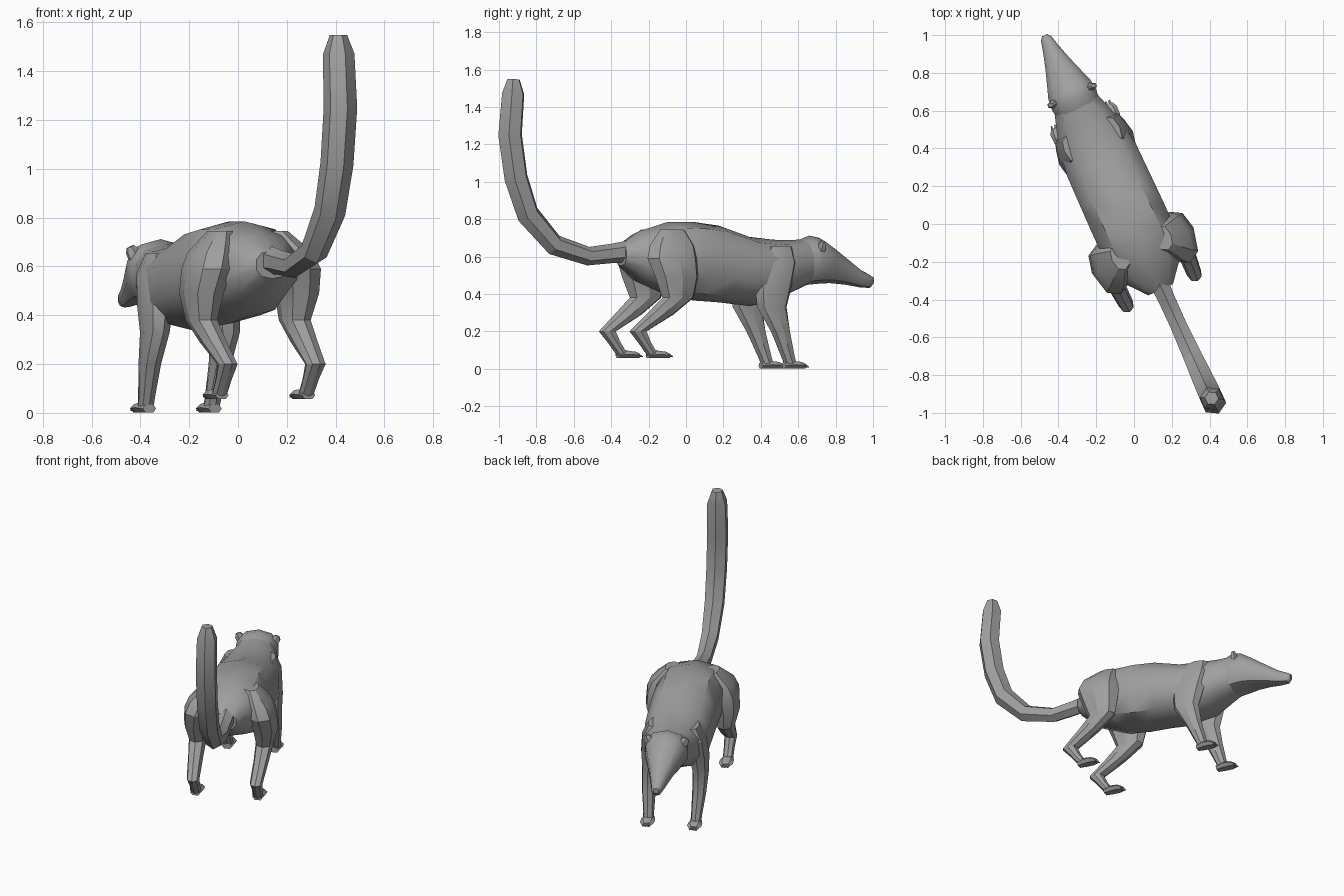
import bpy, bmesh, math
from mathutils import Vector, Matrix

if "Cube" in bpy.data.objects:
    bpy.data.objects.remove(bpy.data.objects["Cube"])

fur = bpy.data.materials.new("grey_fur")
fur.use_nodes = True
fur.diffuse_color = (0.35, 0.35, 0.35, 1)
fur.node_tree.nodes["Principled BSDF"].inputs["Base Color"].default_value = (0.35, 0.35, 0.35, 1)

# The animal is designed facing local +y, then turned to stand diagonally
PLACE = Matrix.Rotation(math.radians(24.5), 4, "Z") @ Matrix.Translation((-0.016, 0, 0))
X, Y, Z = Vector((1, 0, 0)), Vector((0, 1, 0)), Vector((0, 0, 1))


def ring(center, a, b, n, power=1.0, turn=0.5):
    """Loop of n points around center, spanned by half-axes a and b."""
    points = []
    for i in range(n):
        t = 2 * math.pi * (i + turn) / n
        c, s = math.cos(t), math.sin(t)
        c = math.copysign(abs(c) ** power, c)
        s = math.copysign(abs(s) ** power, s)
        points.append(Vector(center) + a * c + b * s)
    return points


def loft(name, rings, angle=30):
    """Skin a row of rings and cap both ends."""
    bm = bmesh.new()
    loops = [[bm.verts.new(PLACE @ p) for p in r] for r in rings]
    n = len(loops[0])
    for lo, hi in zip(loops, loops[1:]):
        for i in range(n):
            j = (i + 1) % n
            bm.faces.new((lo[i], lo[j], hi[j], hi[i]))
    bm.faces.new(loops[0][::-1])
    bm.faces.new(loops[-1])
    bmesh.ops.recalc_face_normals(bm, faces=bm.faces)
    mesh = bpy.data.meshes.new(name)
    bm.to_mesh(mesh)
    bm.free()
    mesh.materials.append(fur)
    obj = bpy.data.objects.new(name, mesh)
    bpy.context.collection.objects.link(obj)
    bpy.ops.object.select_all(action="DESELECT")
    obj.select_set(True)
    bpy.context.view_layer.objects.active = obj
    bpy.ops.object.shade_smooth_by_angle(angle=math.radians(angle))


def trunk(name, sections):
    """Sections are (along, half width, top, bottom)."""
    loft(name, [ring((0, y, (t + b) / 2), X * w, Z * (t - b) / 2, 10, 0.85)
                for y, w, t, b in sections], 40)


# Body from rump to neck, with flat flanks and a rounded back
trunk("body", [(-0.375, .075, .665, .55), (-0.27, .165, .735, .46), (-0.10, .215, .785, .39),
               (0.05, .215, .785, .365), (0.20, .213, .765, .355), (0.38, .21, .705, .335),
               (0.52, .19, .69, .36), (0.63, .155, .688, .41), (0.72, .125, .695, .45)])

# Head tapering to a long snout
trunk("head", [(0.66, .125, .685, .435), (0.73, .135, .712, .45), (0.79, .128, .70, .455),
               (0.85, .106, .66, .458), (0.94, .074, .595, .45), (1.03, .046, .53, .435),
               (1.085, .032, .503, .432), (1.106, .016, .49, .455)])

# Tail sweeping back and then straight up
path = [Vector((.008, y, z)) for y, z in
        [(-.30, .63), (-.42, .618), (-.57, .602), (-.77, .662), (-.925, .825),
         (-.995, 1.02), (-1.03, 1.25), (-1.012, 1.47), (-1.01, 1.548)]]
radii = [.062, .052, .05, .057, .065, .068, .069, .065, .036]
rings = []
for i, (p, r) in enumerate(zip(path, radii)):
    along = (path[min(i + 1, len(path) - 1)] - path[max(i - 1, 0)]).normalized()
    rings.append(ring(p, X * r, along.cross(X) * r, 6))
loft("tail", rings, 25)

# Limb sections are (out, along, height, half width, half depth)
HIND = [(.125, -.13, .745, .045, .07), (.175, -.155, .66, .085, .13),
        (.20, -.165, .59, .09, .145), (.215, -.145, .49, .08, .125),
        (.21, -.135, .38, .056, .092), (.205, -.24, .29, .047, .08),
        (.198, -.365, .20, .04, .05), (.196, -.325, .14, .034, .036),
        (.195, -.275, .07, .032, .032)]
FORE = [(.115, .50, .655, .045, .075), (.14, .48, .57, .062, .11), (.152, .45, .44, .062, .108),
        (.158, .44, .33, .052, .086), (.158, .49, .20, .044, .056), (.15, .54, .06, .034, .038),
        (.148, .555, .02, .034, .035)]


def foot(name, x, y, z):
    """Low flat paw with a row of short claws."""
    loft(name, [ring((x, y + d, z + h), X * w, Z * h, 6, 0.8, 0) for d, w, h in
                [(-.03, .03, .018), (.02, .043, .022), (.065, .044, .019), (.09, .03, .014)]])
    for k in (-1, 0, 1):
        loft(f"{name}_claw_{k + 2}",
             [ring((x + k * .02, y + d, z + h), X * w, Z * w, 5) for d, w, h in
              [(.07, .012, .018), (.09, .009, .016), (.108, .003, .01)]])


for side, sign in (("left", 1), ("right", -1)):
    for limb, sections in (("hind", HIND), ("front", FORE)):
        loft(f"{limb}_leg_{side}",
             [ring((sign * u, y, z), X * a, Y * b, 8, 0.9, 0) for u, y, z, a, b in sections], 25)
    foot(f"hind_foot_{side}", sign * .195, -.275, .055)
    foot(f"front_foot_{side}", sign * .148, .545, 0)
    # Small rounded ear cupped against the back of the head
    tilt = (Z + X * sign * 0.45).normalized()
    flat = tilt.cross(Y)
    base = Vector((sign * .108, .755, .645))
    loft(f"ear_{side}", [ring(base + tilt * h, flat * a, Y * b, 6) for h, a, b in
                         [(-.02, .028, .024), (.02, .03, .02), (.04, .018, .01)]])
